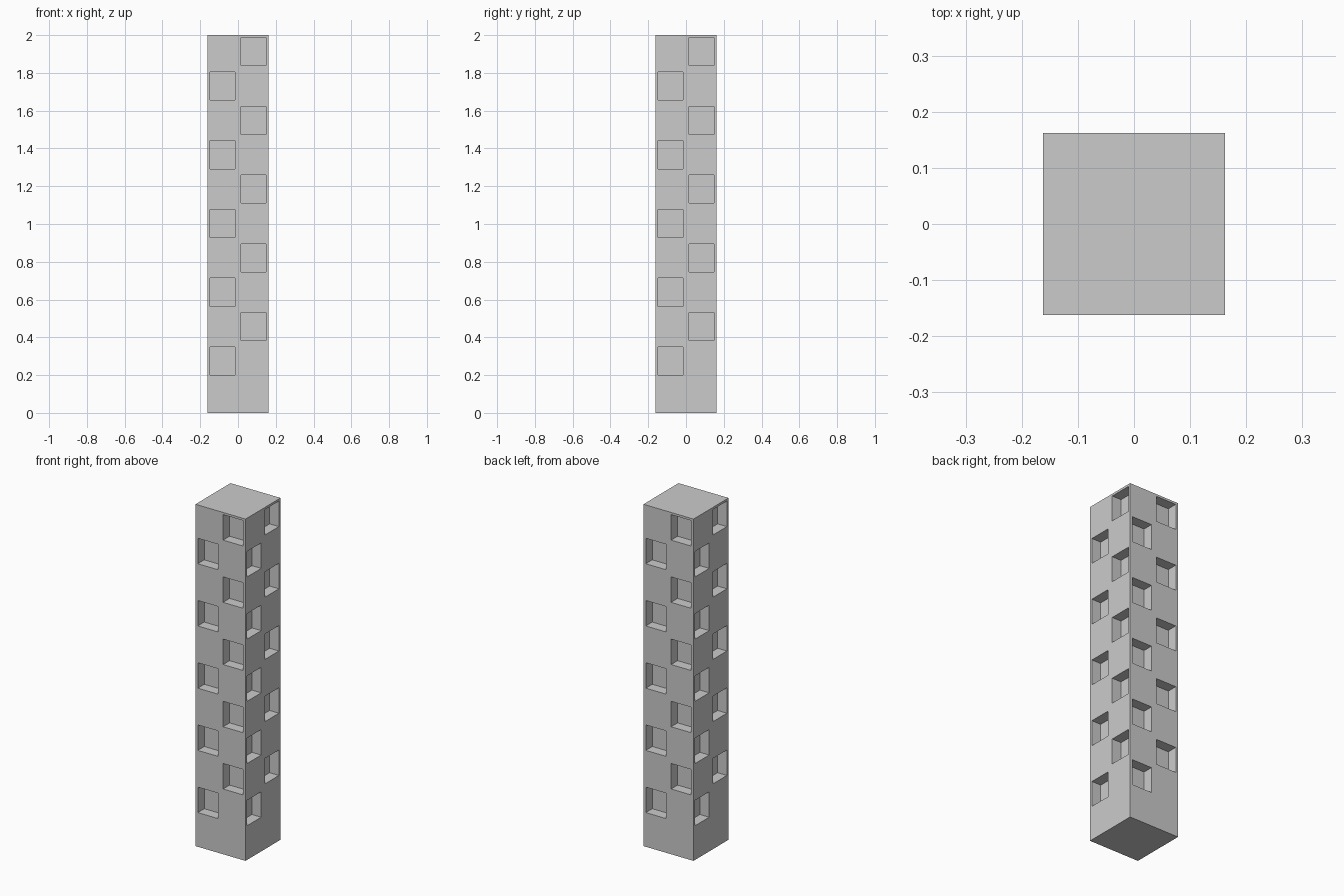
import bpy, bmesh
from math import pi
from mathutils import Matrix, Vector

if "Cube" in bpy.data.objects:
    bpy.data.objects.remove(bpy.data.objects["Cube"])

HALF, HEIGHT = 0.162, 2.0          # column half width and height
WIN_W, WIN_H, DEPTH = 0.13, 0.149, 0.06
WIN_X, WIN_Z, STEP, ROWS = 0.082, 0.2, 0.182, 10


def box(bm, centre, size, turn=0.0):
    m = (Matrix.Rotation(turn, 4, 'Z') @ Matrix.Translation(Vector(centre))
         @ Matrix.Diagonal((*size, 1.0)))
    bmesh.ops.create_cube(bm, size=1.0, matrix=m)


def make_object(name, bm):
    mesh = bpy.data.meshes.new(name)
    bm.to_mesh(mesh)
    bm.free()
    obj = bpy.data.objects.new(name, mesh)
    bpy.context.collection.objects.link(obj)
    return obj


# Square tower shaft
bm = bmesh.new()
box(bm, (0, 0, HEIGHT / 2), (2 * HALF, 2 * HALF, HEIGHT))
tower = make_object("tower", bm)

# Staggered window recesses, the same on all four sides
bm = bmesh.new()
for side in range(4):
    for row in range(ROWS):
        x = WIN_X if row % 2 else -WIN_X
        z = WIN_Z + row * STEP + WIN_H / 2
        box(bm, (x, -HALF, z), (WIN_W, 2 * DEPTH, WIN_H), side * pi / 2)
cutter = make_object("window_cutter", bm)

# Cut the recesses, then drop the cutter
mod = tower.modifiers.new("windows", 'BOOLEAN')
mod.operation = 'DIFFERENCE'
mod.solver = 'EXACT'
mod.object = cutter
bpy.context.view_layer.objects.active = tower
bpy.ops.object.modifier_apply(modifier=mod.name)
bpy.data.objects.remove(cutter)
